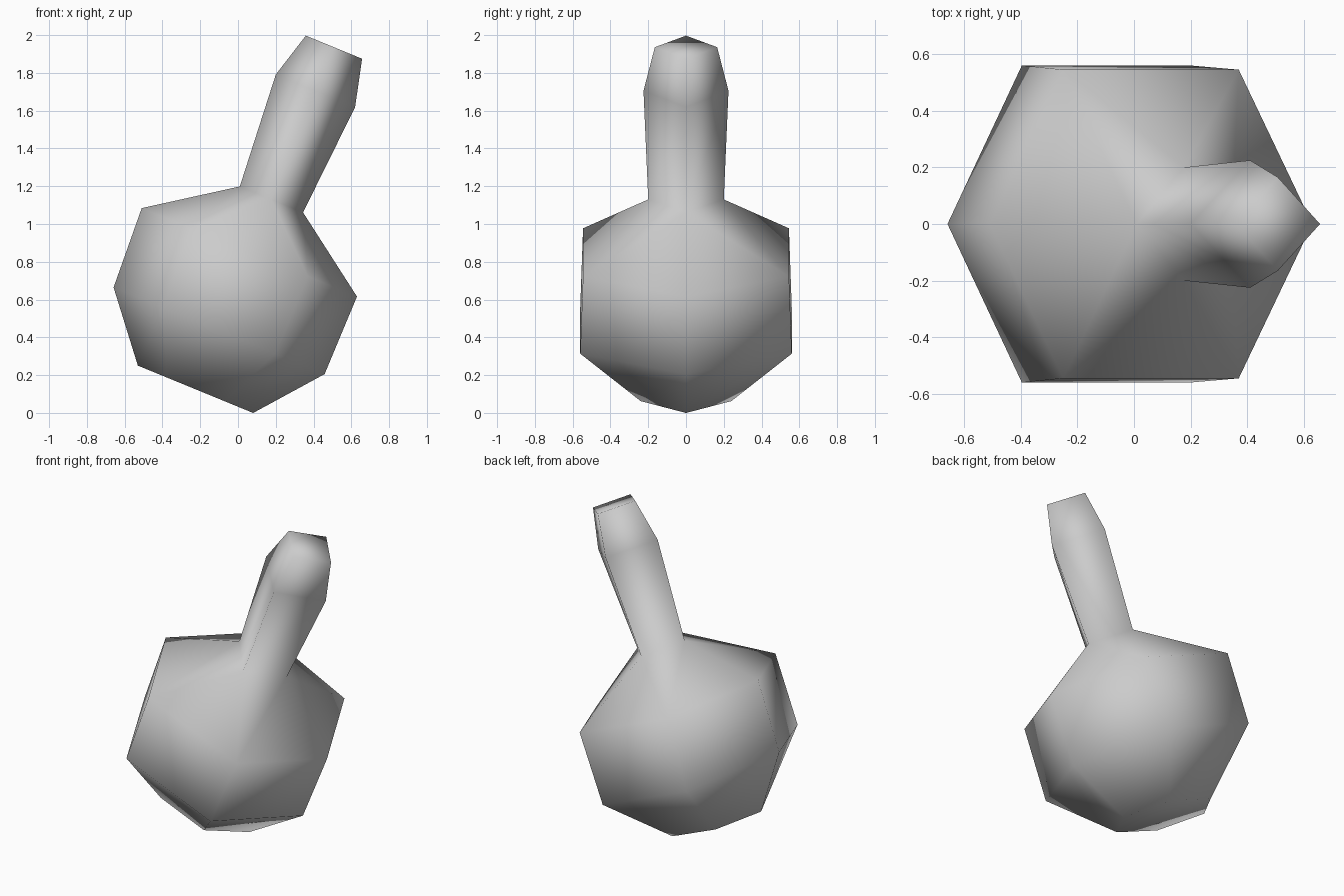
import bpy, bmesh, math
from mathutils import Vector

cube = bpy.data.objects.get("Cube")
if cube:
    bpy.data.objects.remove(cube, do_unlink=True)

grey = bpy.data.materials.new("plain grey")
grey.use_nodes = True
colour = (0.6, 0.6, 0.6, 1)
grey.diffuse_color = colour
grey.node_tree.nodes["Principled BSDF"].inputs["Base Color"].default_value = colour

# Across-direction of the tilted lathe axis; every ring is spanned by it and y
ACROSS = Vector((0.925, 0, -0.38))


def ring(bm, x, z, radius, side, width, sides):
    """Ring of verts: two tips on the tilt plane, the rest at +-side along it."""
    if sides == 4:
        pts = [(radius, 0), (0, width), (-radius, 0), (0, -width)]
    else:
        pts = [(radius, 0), (side, width), (-side, width),
               (-radius, 0), (-side, -width), (side, -width)]
    centre = Vector((x, 0, z))
    return [bm.verts.new(centre + ACROSS * a + Vector((0, b, 0))) for a, b in pts]


def bridge(bm, low, high):
    n = len(low)
    for i in range(n):
        j = (i + 1) % n
        bm.faces.new((low[i], low[j], high[j], high[i]))


bm = bmesh.new()

# Six-sided bulb
bulb = [ring(bm, -0.225, 0.125, 0.33, 0.165, 0.24, 6),
        ring(bm, -0.10, 0.435, 0.604, 0.32, 0.56, 6),
        ring(bm, 0.06, 0.85, 0.616, 0.335, 0.545, 6)]
# Four-sided neck
neck = [ring(bm, 0.177, 1.13, 0.181, 0, 0.2, 4),
        ring(bm, 0.41, 1.705, 0.227, 0, 0.225, 4),
        ring(bm, 0.508, 1.936, 0.161, 0, 0.165, 4)]

for rings in (bulb, neck):
    for low, high in zip(rings, rings[1:]):
        bridge(bm, low, high)

# Shoulder: six sides down to four
r, n = bulb[-1], neck[0]
for tip, a, b in ((0, 1, 5), (2, 2, 4)):
    rim_tip = r[0] if tip == 0 else r[3]
    for corner, mid in ((a, 1), (b, 3)):
        bm.faces.new((rim_tip, r[corner], n[tip]))
        bm.faces.new((r[corner], n[mid], n[tip]))
bm.faces.new((r[1], r[2], n[1]))
bm.faces.new((r[4], r[5], n[3]))

# End caps
bm.faces.new(bulb[0])
bm.faces.new(neck[-1])

bmesh.ops.recalc_face_normals(bm, faces=bm.faces)
for f in bm.faces:
    f.smooth = True
mesh = bpy.data.meshes.new("bulb_with_neck")
bm.to_mesh(mesh)
bm.free()
mesh.materials.append(grey)
obj = bpy.data.objects.new("bulb_with_neck", mesh)
bpy.context.collection.objects.link(obj)
